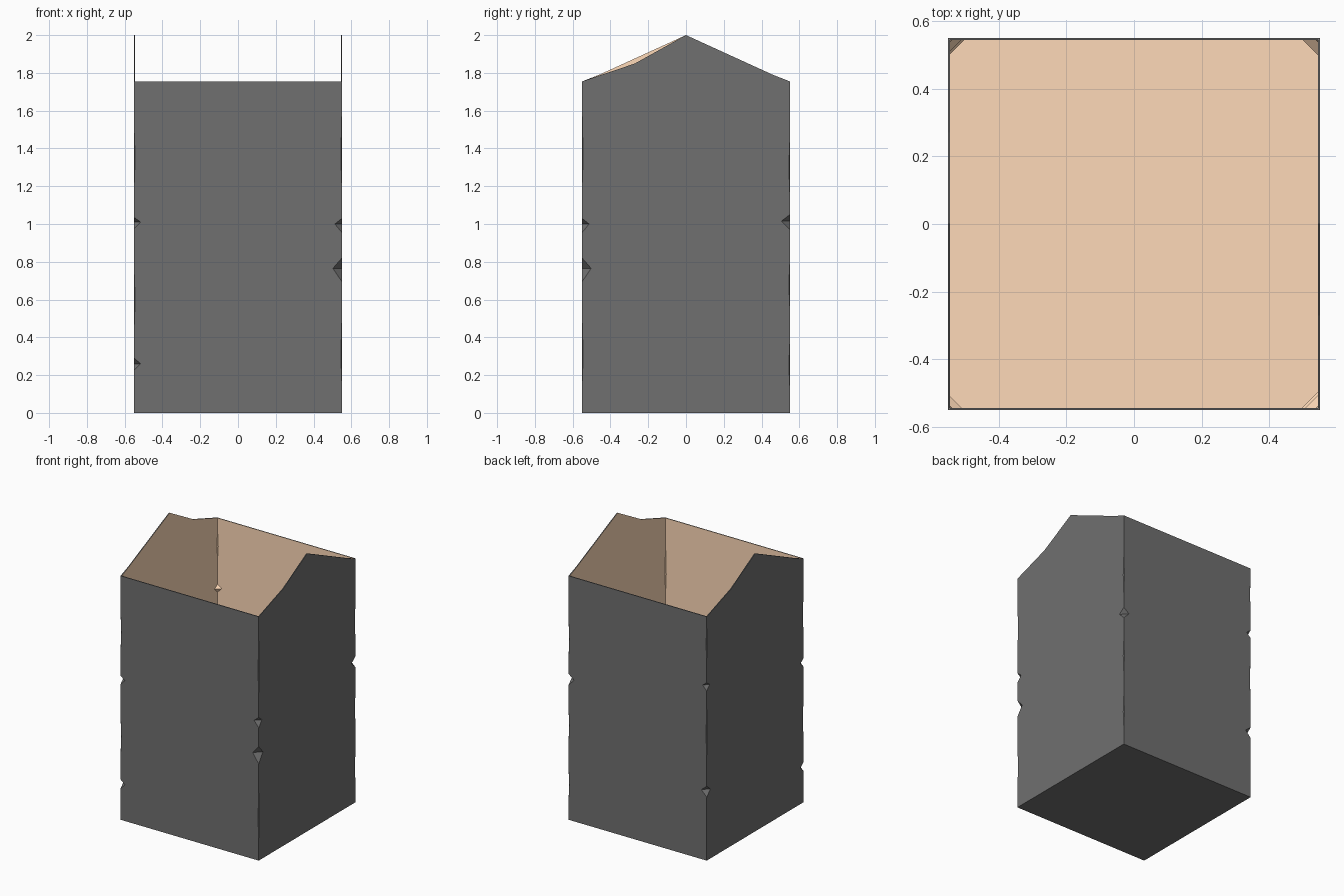
import bpy, bmesh
from mathutils import Vector

if "Cube" in bpy.data.objects:
    bpy.data.objects.remove(bpy.data.objects["Cube"])

H = 0.55       # half width
TOP = 1.755    # corner height
WALL = 0.006   # wall thickness

# Nicks on each corner edge, bottom to top: (low z, deepest z, high z, depth)
NICKS = [
    [(0.225, 0.26, 0.29, 0.035), (0.45, 0.6, 0.75, 0.006),
     (0.975, 1.01, 1.035, 0.035), (1.2, 1.35, 1.5, 0.006)],
    [(0.15, 0.3, 0.5, 0.006), (0.695, 0.765, 0.82, 0.048),
     (0.955, 1.0, 1.03, 0.037), (1.2, 1.35, 1.6, 0.006)],
    [(0.13, 0.25, 0.38, 0.006), (0.55, 0.68, 0.8, 0.006),
     (0.97, 1.015, 1.05, 0.045), (1.15, 1.3, 1.45, 0.006)],
    [(0.455, 0.5, 0.535, 0.042), (0.75, 0.9, 1.1, 0.006),
     (1.22, 1.255, 1.28, 0.033), (1.45, 1.55, 1.68, 0.006)],
]
# Gable outline on the two side walls: (distance along wall, z)
GABLE = [(0.46, 1.79), (0.0, 2.0), (-0.27, 1.85)]


def up(p, z):
    return Vector((p.x, p.y, z))


def corners(h):
    return [Vector(c) * h for c in ((-1, -1, 0), (1, -1, 0), (1, 1, 0), (-1, 1, 0))]


def material(name, rgb):
    m = bpy.data.materials.new(name)
    m.diffuse_color = (*rgb, 1)
    m.use_nodes = True
    m.node_tree.nodes["Principled BSDF"].inputs["Base Color"].default_value = m.diffuse_color
    return m


def rim_points(h, i):
    """Top edge of wall i, from its far corner back to its near corner."""
    c = corners(h)
    a, b = c[i], c[(i + 1) % 4]
    d = (b - a).normalized()
    mid = [up((a + b) / 2 + d * s, z) for s, z in GABLE] if i % 2 else []
    return [up(b, TOP)] + mid + [up(a, TOP)]


def shell(name, h, floor_z, mat, inward=False, rim_to=None):
    """Open-topped box with nicked corner edges and two gabled walls."""
    bm = bmesh.new()
    cs = corners(h)

    def face(pts):
        pts = pts[::-1] if inward else pts
        bm.faces.new([bm.verts.new(p) for p in pts])

    def edge_points(i, toward):
        c = cs[i]
        d = (cs[toward] - c).normalized()
        pts = [up(c, floor_z)]
        for lo, mid, hi, depth in NICKS[i]:
            pts += [up(c, lo), up(c + d * depth, mid), up(c, hi)]
        return pts

    for i in range(4):
        # wall
        j = (i + 1) % 4
        a = cs[i]
        face(edge_points(j, i) + rim_points(h, i) + edge_points(i, j)[::-1])
        # cut facets inside each corner nick
        prev, nxt = (cs[i - 1] - a).normalized(), (cs[j] - a).normalized()
        for lo, mid, hi, depth in NICKS[i]:
            left, right = up(a + prev * depth, mid), up(a + nxt * depth, mid)
            face([up(a, hi), left, right])
            face([up(a, lo), right, left])
        # rim strip closing the wall thickness
        if rim_to:
            o, n = rim_points(h, i), rim_points(rim_to, i)
            for k in range(len(o) - 1):
                face([o[k], n[k], n[k + 1], o[k + 1]][::-1])

    # floor
    face([up(c, floor_z) for c in cs[::-1]])

    bmesh.ops.remove_doubles(bm, verts=bm.verts, dist=0.0005)
    bmesh.ops.triangulate(bm, faces=[f for f in bm.faces if len(f.verts) > 4])
    mesh = bpy.data.meshes.new(name)
    bm.to_mesh(mesh)
    bm.free()
    mesh.materials.append(mat)
    bpy.context.collection.objects.link(bpy.data.objects.new(name, mesh))


# dark outside with its rim, tan lining inside
shell("outer_walls", H, 0.0, material("dark_grey", (0.16, 0.16, 0.16)), rim_to=H - WALL)
shell("inner_lining", H - WALL, WALL, material("tan", (1.0, 0.70, 0.48)), inward=True)
